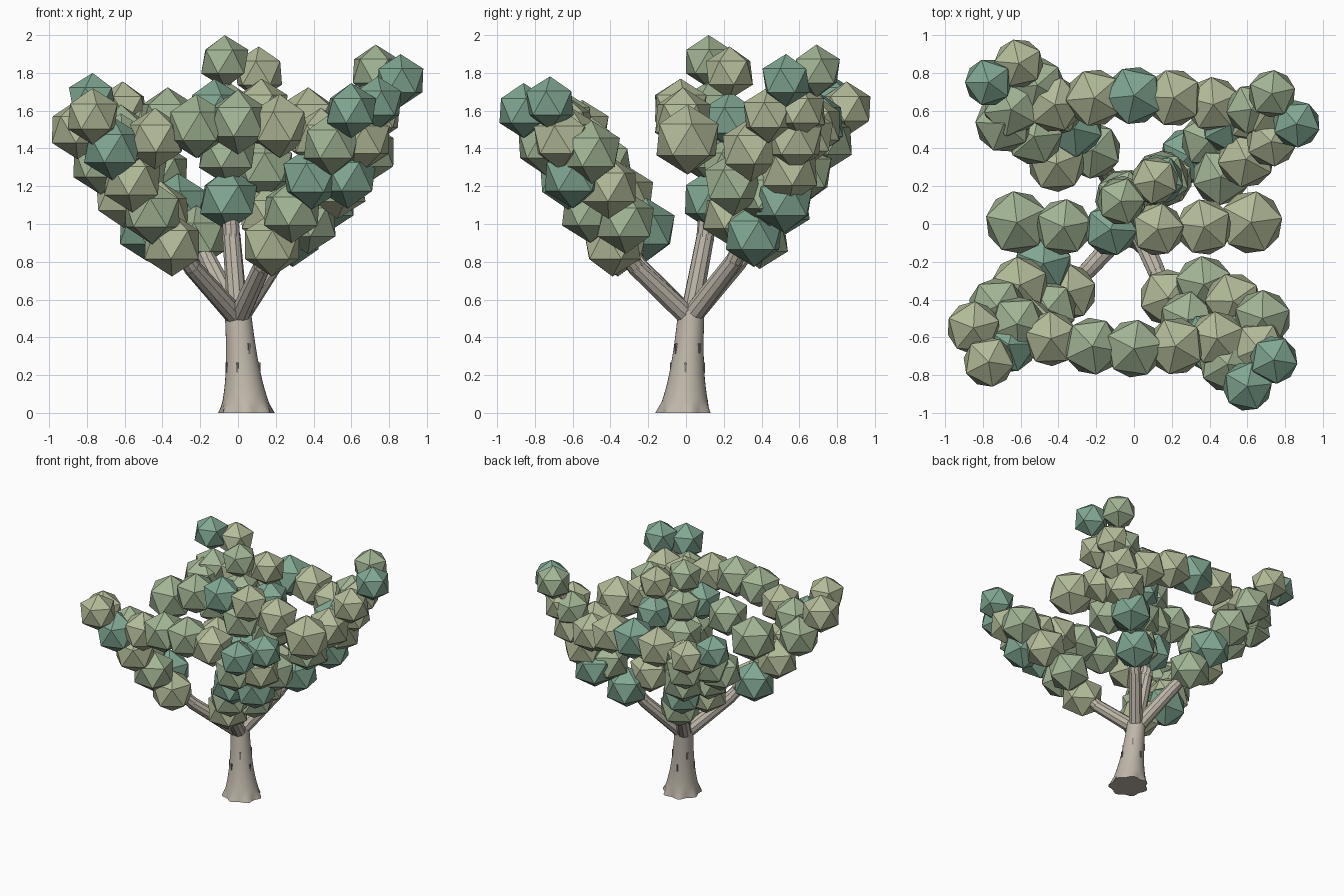
import bpy, bmesh, math, random
from mathutils import Vector, Matrix

if "Cube" in bpy.data.objects:
    bpy.data.objects.remove(bpy.data.objects["Cube"])

random.seed(4)


def material(name, rgb):
    m = bpy.data.materials.new(name)
    m.diffuse_color = (*rgb, 1)
    m.use_nodes = True
    m.node_tree.nodes["Principled BSDF"].inputs["Base Color"].default_value = m.diffuse_color
    return m


bark = material("bark", (0.52, 0.47, 0.40))
dark = material("dark_bark", (0.24, 0.21, 0.19))
leaves = [material("leaf_olive", (0.45, 0.50, 0.32)),
          material("leaf_green", (0.36, 0.46, 0.30)),
          material("leaf_teal", (0.22, 0.39, 0.29))]


def finish(name, bm, mats):
    me = bpy.data.meshes.new(name)
    bm.normal_update()
    bm.to_mesh(me)
    bm.free()
    for m in mats:
        me.materials.append(m)
    ob = bpy.data.objects.new(name, me)
    bpy.context.collection.objects.link(ob)
    return ob


def trunk_point(angle, z, flare=0.0):
    r = .063 + .078 * math.exp(-z / .22) + flare * math.sin(7 * angle)
    return Vector((.045 - .085 * z + r * math.cos(angle), -.01 + .07 * z + r * math.sin(angle), z))


# Trunk: leaning stack of rings with a wavy root flare
SIDES, LEVELS, TOP = 32, 18, .54
bm = bmesh.new()
rings = []
for k in range(LEVELS + 1):
    z = TOP * k / LEVELS
    rings.append([bm.verts.new(trunk_point(math.tau * i / SIDES, z, max(0, .012 - z / 5)))
                  for i in range(SIDES)])
for lo, hi in zip(rings, rings[1:]):
    for i in range(SIDES):
        j = (i + 1) % SIDES
        bm.faces.new((lo[i], lo[j], hi[j], hi[i]))
bm.faces.new(rings[0][::-1])
bm.faces.new(rings[-1])
trunk = finish("trunk", bm, [bark])
for p in trunk.data.polygons:
    p.use_smooth = len(p.vertices) == 4

# Bark scars: small dark slots around the trunk
bm = bmesh.new()
for i in range(7):
    a = i * math.tau / 7 - 1.9
    bmesh.ops.create_cube(bm, size=1, matrix=Matrix.Translation(trunk_point(a, .24 + .05 * (i * 2 % 4)))
                          @ Matrix.Rotation(a, 4, 'Z') @ Matrix.Diagonal((.01, .012, .055, 1)))
finish("bark_scars", bm, [dark])


# Branches: faceted tapering segments that overlap like collars
def limb(name, pts):
    bm = bmesh.new()
    for i, (a, b) in enumerate(zip(pts, pts[1:])):
        d = b - a
        r = .055 - .008 * i
        bmesh.ops.create_cone(bm, cap_ends=True, segments=10, radius1=r, radius2=r - .007,
                              depth=d.length + .03, matrix=Matrix.Translation((a + b) / 2)
                              @ d.to_track_quat('Z', 'Y').to_matrix().to_4x4())
    finish(name, bm, [bark])


# Foliage: icosahedron clumps in mixed greens
def foliage(name, clumps):
    bm = bmesh.new()
    for p, r in clumps:
        first = len(bm.faces)
        bmesh.ops.create_icosphere(bm, subdivisions=1, radius=r, matrix=Matrix.Translation(p)
                                   @ Matrix.Rotation(random.uniform(0, 1.2), 4, 'Z'))
        bm.faces.ensure_lookup_table()
        shade = random.randrange(3)
        for f in bm.faces[first:]:
            f.material_index = shade
    finish(name, bm, leaves)


# Straight runs of clumps climbing each limb: name, start, end, count
runs = [
    ("front_left", (-.35, -.36, .89), (-.77, -.73, 1.57), 5),
    ("front_left_outer", (-.48, -.21, .97), (-.85, -.55, 1.50), 4),
    ("front_left_fill", (-.62, -.53, 1.42), (-.62, -.53, 1.42), 1),
    ("front_right", (.18, -.39, .89), (.60, -.86, 1.60), 5),
    ("front_right_outer", (.37, -.32, 1.01), (.68, -.50, 1.38), 3),
    ("front_right_fill", (.58, -.60, 1.25), (.74, -.72, 1.64), 3),
    ("back_left", (-.22, .39, .93), (-.61, .85, 1.61), 5),
    ("back_left_outer", (-.41, .32, 1.06), (-.77, .75, 1.66), 4),
    ("back_left_fill", (-.69, .53, 1.40), (-.69, .53, 1.40), 1),
    ("back_right", (.29, .36, .94), (.73, .69, 1.81), 5),
    ("back_right_outer", (.46, .25, 1.21), (.86, .53, 1.76), 4),
    ("back_right_fill", (.47, .52, 1.12), (.71, .60, 1.60), 4),
    ("centre", (-.05, .14, 1.13), (-.07, .12, 1.86), 4),
    ("centre_side", (.16, .24, 1.05), (.11, .23, 1.80), 4),
]
fork = Vector((0, .02, .5))
for name, start, end, count in runs:
    a, b = Vector(start), Vector(end)
    clumps = []
    for i in range(count):
        p = a.lerp(b, i / max(1, count - 1))
        clumps.append((p, max(.14, min(.168, .168 - .11 * (p.z - 1.4)))))
    foliage("foliage_" + name, clumps)
    # each main limb runs from the fork up through its clumps
    if "outer" not in name and "fill" not in name and "side" not in name:
        limb("branch_" + name, [fork + (a - fork) * .03, fork.lerp(a, .68), a.lerp(b, .3), a.lerp(b, .9)])

# Three arched rows bridging the crown: name, y, half width, crest, count
for name, y, half, crest, count in [("front", -.66, .44, 1.54, 5), ("middle", -.03, .62, 1.62, 6),
                                    ("back", .68, .42, 1.54, 5)]:
    clumps = []
    for i in range(count):
        x = half * (2 * i / (count - 1) - 1)
        bend = .45 * x * x
        if name == "middle":
            clumps.append((Vector((x, y + .1 * x * x, crest - bend)), .155 + .08 * x * x))
        else:
            clumps.append((Vector((x, y - math.copysign(bend * .6, y), crest - bend)), .172 - .05 * x * x))
    foliage("foliage_row_" + name, clumps)
